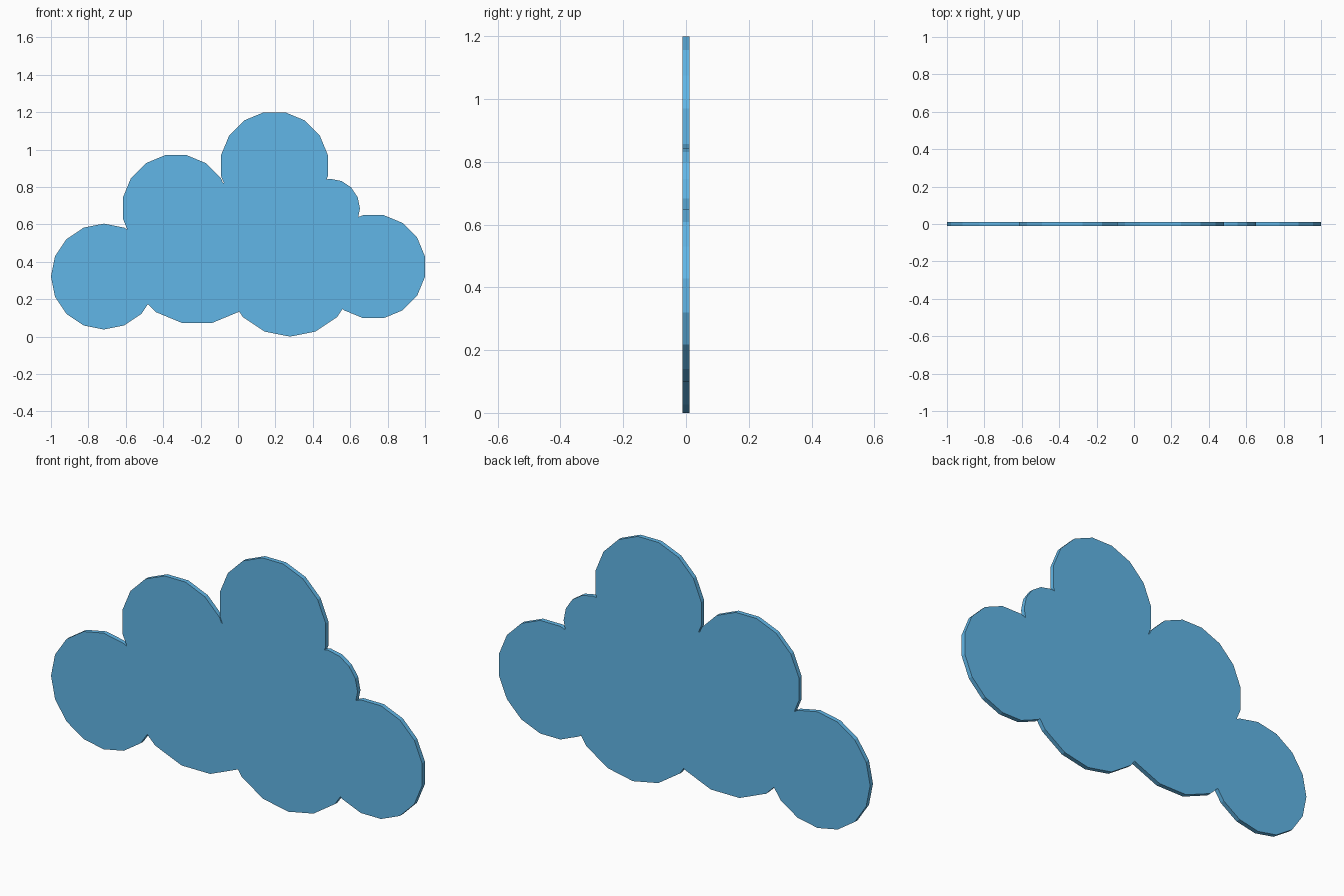
import bpy, bmesh, math
from mathutils import Vector
from mathutils.geometry import delaunay_2d_cdt

if "Cube" in bpy.data.objects:
    bpy.data.objects.remove(bpy.data.objects["Cube"])

SIDES = 16
THICK = 0.022

# puffs of the cloud: centre x, centre z, radius, True = flat side facing up
puffs = [
    (-0.717, 0.321, 0.283, False),   # far left
    (-0.332, 0.687, 0.289, True),    # upper left
    (0.195, 0.914, 0.291, True),     # top
    (0.492, 0.684, 0.160, False),    # small shoulder
    (0.724, 0.374, 0.281, True),     # far right
    (-0.219, 0.460, 0.396, True),    # lower left body
    (0.278, 0.356, 0.356, False),    # lower right body
]


def ring(cx, cz, r, flat):
    step = 2 * math.pi / SIDES
    start = step / 2 if flat else 0
    return [Vector((cx + r * math.cos(start + i * step),
                    cz + r * math.sin(start + i * step))) for i in range(SIDES)]


# merge the overlapping puffs into one flat silhouette
points, loops = [], []
for p in puffs:
    loops.append(list(range(len(points), len(points) + SIDES)))
    points += ring(*p)
verts, _, tris, *_ = delaunay_2d_cdt(points, [], loops, 1, 1e-5)

bm = bmesh.new()
bv = [bm.verts.new((v.x, -THICK / 2, v.y)) for v in verts]
for t in tris:
    bm.faces.new([bv[i] for i in t])
bmesh.ops.dissolve_limit(bm, angle_limit=0.01, verts=bm.verts[:], edges=bm.edges[:])

# give the silhouette its thickness
ext = bmesh.ops.extrude_face_region(bm, geom=bm.faces[:], use_keep_orig=True)
moved = [g for g in ext["geom"] if isinstance(g, bmesh.types.BMVert)]
bmesh.ops.translate(bm, verts=moved, vec=(0, THICK, 0))
bmesh.ops.recalc_face_normals(bm, faces=bm.faces[:])

mesh = bpy.data.meshes.new("cloud")
bm.to_mesh(mesh)
bm.free()
cloud = bpy.data.objects.new("cloud", mesh)
bpy.context.collection.objects.link(cloud)

# sky blue
blue = bpy.data.materials.new("sky_blue")
blue.diffuse_color = (0.12, 0.47, 0.80, 1)
blue.use_nodes = True
blue.node_tree.nodes["Principled BSDF"].inputs["Base Color"].default_value = blue.diffuse_color
mesh.materials.append(blue)
